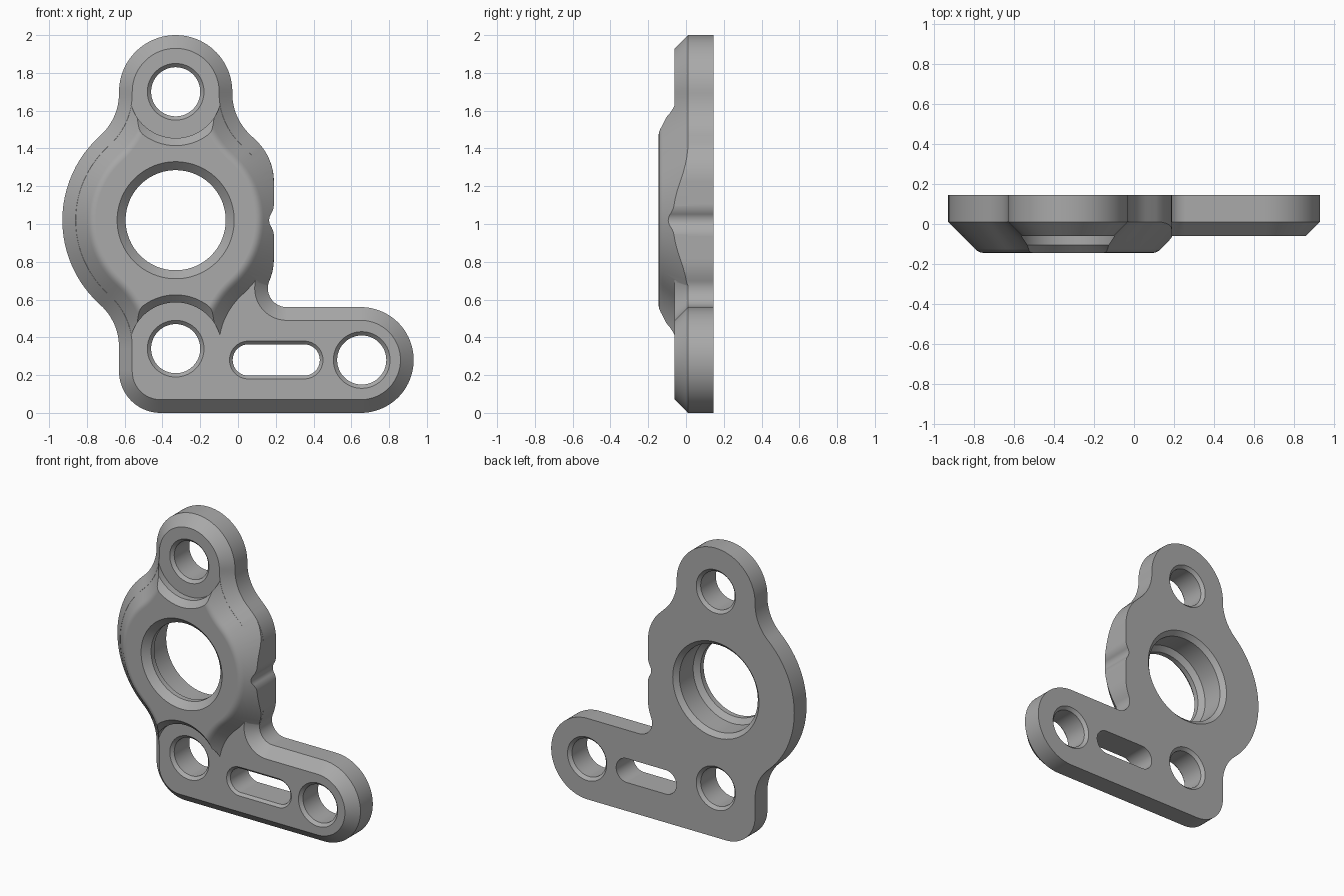
import bpy, bmesh
from math import radians, degrees, cos, sin, atan2, sqrt

if "Cube" in bpy.data.objects:
    bpy.data.objects.remove(bpy.data.objects["Cube"], do_unlink=True)

grey = bpy.data.materials.new("plain grey")
grey.use_nodes = True
colour = (0.4, 0.4, 0.4, 1)
grey.diffuse_color = colour
grey.node_tree.nodes["Principled BSDF"].inputs["Base Color"].default_value = colour


def outline(arcs, inset):
    """Points of chained arcs (x, z, radius, start, end); clockwise arcs are concave."""
    points = []
    for x, z, r, a, b in arcs:
        r = r + inset if b < a else r - inset
        steps = max(1, int(abs(b - a) / 4))
        for i in range(steps + 1):
            t = radians(a + (b - a) * i / steps)
            points.append((x + r * cos(t), z + r * sin(t)))
    return points


def loft(name, arcs, layers):
    """Stack inset copies of an outline along y; layers are (inset, y)."""
    bm = bmesh.new()
    rings = [[bm.verts.new((x, y, z)) for x, z in outline(arcs, d)] for d, y in layers]
    n = len(rings[0])
    for low, high in zip(rings, rings[1:]):
        for i in range(n):
            j = (i + 1) % n
            bm.faces.new((low[i], low[j], high[j], high[i]))
    bm.faces.new(rings[0])
    bm.faces.new(rings[-1])
    bmesh.ops.remove_doubles(bm, verts=bm.verts, dist=0.0002)
    bmesh.ops.recalc_face_normals(bm, faces=bm.faces)
    mesh = bpy.data.meshes.new(name)
    bm.to_mesh(mesh)
    bm.free()
    obj = bpy.data.objects.new(name, mesh)
    mesh.materials.append(grey)
    bpy.context.collection.objects.link(obj)
    return obj


def combine(target, tool, operation):
    bpy.ops.object.select_all(action='DESELECT')
    bpy.context.view_layer.objects.active = target
    target.select_set(True)
    mod = target.modifiers.new("combine", 'BOOLEAN')
    mod.operation, mod.solver, mod.object = operation, 'EXACT', tool
    bpy.ops.object.modifier_apply(modifier=mod.name)
    bpy.data.objects.remove(tool, do_unlink=True)


def hole(x, z, r, layers):
    return loft("hole_cutter", [(x, z, r, 0, 360)], layers)


# Main dimensions
cx, cz, R = -0.33, 1.02, 0.60
lobe, reach, neck = 0.30, 0.68, 0.30
back, shoulder, plate_front, boss_front = 0.145, 0.01, -0.06, -0.145

# Neck arcs, tangent to the central disc and to the lobes
up = ((R + neck) ** 2 - (lobe + neck) ** 2 + reach ** 2) / (2 * reach)
side = sqrt((R + neck) ** 2 - up ** 2)
tilt = degrees(atan2(up, side))
tip = degrees(atan2(up - reach, side))

neck_tr = (cx + side, cz + up, neck, 180 + tilt, 180 + tip)
neck_tl = (cx - side, cz + up, neck, -tip, -tilt)
neck_bl = (cx - side, cz - up, neck, tilt, tip)
neck_br = (cx + side, cz - up, neck, 180 - tip, 180 - tilt)
top_lobe = (cx, cz + reach, lobe, tip, 180 - tip)
bottom_lobe = (cx, cz - reach, lobe, 180 + tip, 360 - tip)
disc_left = (cx, cz, R, 180 - tilt, 180 + tilt)

# Flat right flank with rounded ends, and the fillet into the arm
flank = 0.19
rx = flank - 0.3
dx = rx - cx
dz = sqrt(0.3 ** 2 - dx ** 2)
turn = degrees(atan2(dz, dx))
fz = 0.66
drop = cz - dz - fz
fdx = sqrt(0.4 ** 2 - drop ** 2)
bend = degrees(atan2(drop, fdx))

plate_arcs = [
    (-0.41, 0.22, 0.22, 180, 270),
    (0.65, 0.28, 0.28, -90, 90),
    (rx + fdx, fz, 0.1, 270, 180 - bend),
    (rx, cz - dz, 0.3, -bend, 0),
    (rx, cz + dz, 0.3, 0, turn),
    (cx, cz, R, turn, tilt),
    neck_tr, top_lobe, neck_tl, disc_left, neck_bl,
]
boss_arcs = [(cx, cz, R, -tilt, tilt), neck_tr, top_lobe, neck_tl,
             disc_left, neck_bl, bottom_lobe, neck_br]

# Base plate with a sloped front border
plate = loft("bracket", plate_arcs, [(0, back), (0, shoulder), (0.07, plate_front)])

# Raised boss with a softened rim, trimmed to the plate outline
boss = loft("boss", boss_arcs, [
    (0.001, 0.1), (0.001, shoulder), (0.135, -0.124), (0.147, -0.135),
    (0.161, -0.142), (0.178, boss_front)])
combine(boss, loft("trim", plate_arcs, [(0.0005, 0.2), (0.0005, -0.3)]), 'INTERSECT')

# Round pockets that clear the boss around the two bolt holes
for s in (-1, 1):
    pocket = hole(cx, cz + s * reach, 0.245,
                  [(0, -0.045), (0, -0.105), (-0.08, -0.185)])
    combine(boss, pocket, 'DIFFERENCE')
combine(plate, boss, 'UNION')

# Bolt holes with a bevel on both ends
for x, z in ((cx, cz + reach), (cx, cz - reach), (0.655, 0.28)):
    combine(plate, hole(x, z, 0.13, [
        (-0.02, -0.3), (-0.02, plate_front), (0, -0.04),
        (0, 0.125), (-0.02, back), (-0.02, 0.3)]), 'DIFFERENCE')

# Central bore, stepped wider at the back
combine(plate, hole(cx, cz, 0.265, [
    (-0.045, -0.3), (-0.045, boss_front), (0, -0.1), (0, -0.065),
    (-0.035, -0.035), (-0.035, 0.115), (-0.065, back), (-0.065, 0.3)]), 'DIFFERENCE')

# Slot in the arm
slot = loft("slot_cutter", [(0.35, 0.28, 0.083, -90, 90), (0.055, 0.28, 0.083, 90, 270)],
            [(-0.017, -0.3), (-0.017, plate_front), (0, -0.043), (0, 0.3)])
combine(plate, slot, 'DIFFERENCE')

# Small rounded notch in the flank
nx = 0.225
ndz = sqrt(0.16 ** 2 - (nx - 0.09) ** 2)
na = degrees(atan2(ndz, nx - 0.09))
notch = loft("notch_cutter", [
    (0.3, cz - ndz, 0, 0, 0), (0.3, cz + ndz, 0, 0, 0),
    (0.09, cz + ndz, 0.1, 0, -na),
    (nx, cz, 0.06, 180 - na, 180 + na),
    (0.09, cz - ndz, 0.1, na, 0)], [(0, 0.3), (0, -0.3)])
combine(plate, notch, 'DIFFERENCE')

# Smooth curved walls, crisp machined edges
bpy.ops.object.select_all(action='DESELECT')
bpy.context.view_layer.objects.active = plate
plate.select_set(True)
bpy.ops.object.shade_smooth_by_angle(angle=radians(25))
weighted = plate.modifiers.new("weighted_normals", 'WEIGHTED_NORMAL')
weighted.keep_sharp = True
